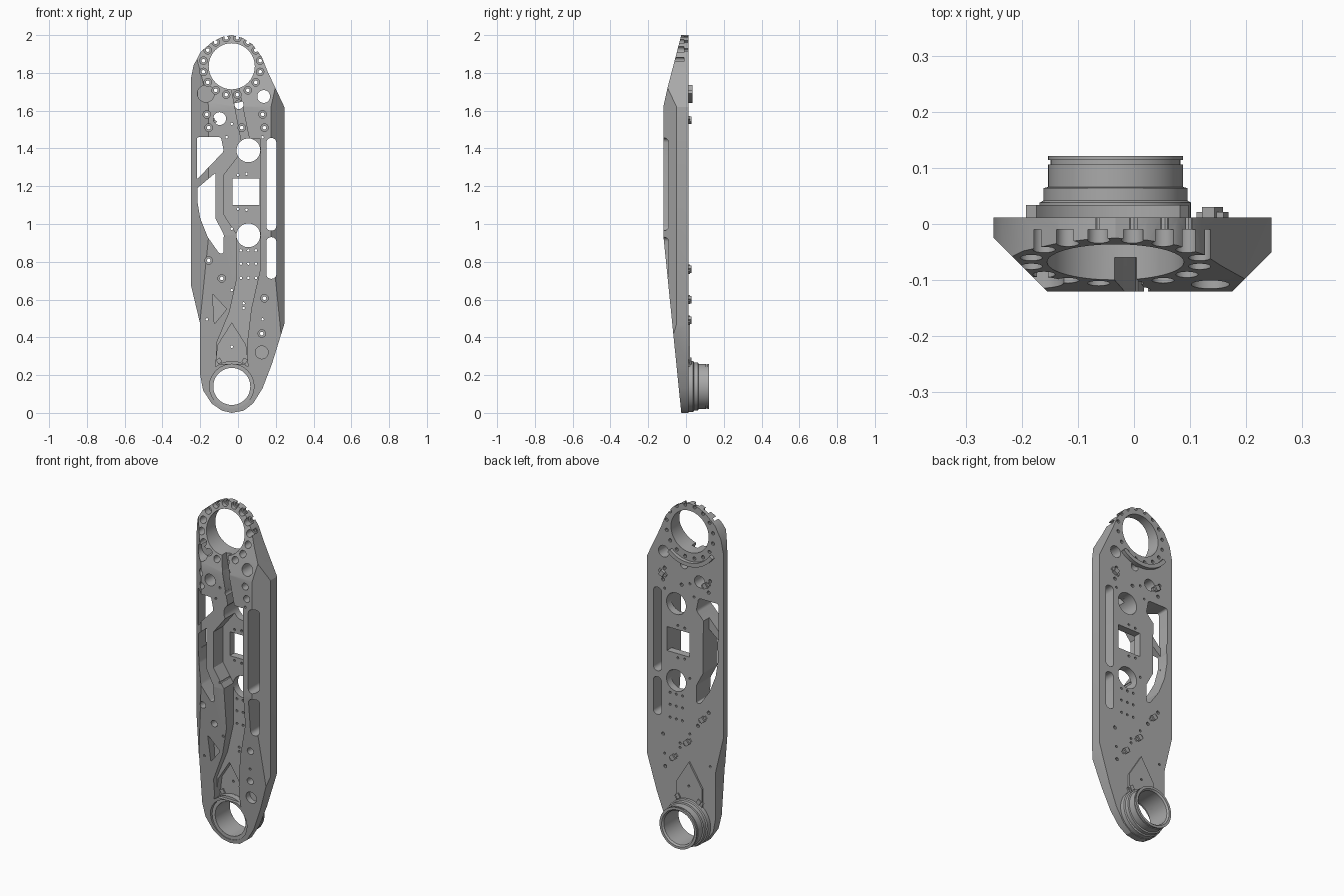
import bpy, bmesh, math
from mathutils import Matrix, Vector

if "Cube" in bpy.data.objects:
    bpy.data.objects.remove(bpy.data.objects["Cube"])

grey = bpy.data.materials.new("machined_grey")
grey.use_nodes = True
GREY = (0.4, 0.4, 0.4, 1)
grey.diffuse_color = GREY
grey.node_tree.nodes["Principled BSDF"].inputs["Base Color"].default_value = GREY

BACK, TOP_C, LOW_C = 0.012, (-0.033, 1.835), (-0.033, 0.14)


def circle(c, r, n=32, a0=0, a1=360):
    full = a1 - a0 == 360
    steps = n if full else n + 1
    return [(c[0] + r * math.cos(math.radians(a0 + (a1 - a0) * i / n)),
             c[1] + r * math.sin(math.radians(a0 + (a1 - a0) * i / n))) for i in range(steps)]


def rect(x0, x1, z0, z1):
    return [(x0, z0), (x1, z0), (x1, z1), (x0, z1)]


def add_object(name, bm):
    bmesh.ops.recalc_face_normals(bm, faces=bm.faces)
    mesh = bpy.data.meshes.new(name)
    bm.to_mesh(mesh)
    bm.free()
    mesh.materials.append(grey)
    ob = bpy.data.objects.new(name, mesh)
    bpy.context.collection.objects.link(ob)
    return ob


def prism(name, pts, lo, hi, axis="y", rounding=0):
    """Extrude a 2D outline along one axis, optionally rounding its corners."""
    place = {"y": lambda a, b, t: (a, t, b), "x": lambda a, b, t: (t, a, b),
             "z": lambda a, b, t: (a, b, t)}[axis]
    bm = bmesh.new()
    face = bm.faces.new([bm.verts.new(place(a, b, lo)) for a, b in pts])
    out = bmesh.ops.extrude_face_region(bm, geom=[face])
    shift = Vector(place(0, 0, hi - lo))
    verts = [v for v in out["geom"] if isinstance(v, bmesh.types.BMVert)]
    bmesh.ops.translate(bm, verts=verts, vec=shift)
    if rounding:
        sides = [e for e in bm.edges
                 if abs((e.verts[0].co - e.verts[1].co).normalized().dot(shift.normalized())) > 0.99]
        bmesh.ops.bevel(bm, geom=sides, offset=rounding, segments=5, affect="EDGES", profile=0.5)
    return add_object(name, bm)


def cut(body, cutters, operation="DIFFERENCE"):
    """Apply boolean cutters to the body and remove them."""
    for c in cutters:
        mod = body.modifiers.new("cut", "BOOLEAN")
        mod.operation, mod.solver, mod.object = operation, "EXACT", c
    bpy.context.view_layer.update()
    mesh = bpy.data.meshes.new_from_object(body.evaluated_get(bpy.context.evaluated_depsgraph_get()))
    body.modifiers.clear()
    body.data = mesh
    for c in cutters:
        bpy.data.objects.remove(c)


def hole(c, r, lo=-0.2, hi=0.1, n=24):
    return prism("cutter", circle(c, r, n), lo, hi)


def pocket(pts, floor=0.1, rounding=0.0):
    return prism("cutter", pts, -0.2, floor, rounding=rounding)


# Main plate: outline, side taper and long chamfers
outline = [(-.25, .68), (-.25, 1.765), (-.235, 1.84), (-.197, 1.912), (-.134, 1.966), (-.086, 1.99),
           (-.033, 2), (.025, 1.985), (.078, 1.95), (.125, 1.886), (.157, 1.807), (.245, 1.62),
           (.245, .47), (.18, .26), (.13, .13), (.08, .05), (.03, .012), (-.033, 0),
           (-.085, .012), (-.14, .05), (-.185, .12), (-.2, .2), (-.2, .47)]
plate = prism("arm_plate", outline, -.12, BACK)
taper = prism("cutter", [(.1, -.1), (-.015, -.1), (-.025, 0), (-.12, .94), (-.12, 1.62),
                         (-.098, 1.72), (-.025, 2), (-.02, 2.1), (.1, 2.1)], -1, 1, "x")
chamfer = prism("cutter", [(-.25, .1), (-.25, -.025), (-.155, -.12), (-.14, -.135), (.16, -.135),
                           (.25, -.045), (.25, .1)], -1, 3, "z")
cut(plate, [taper, chamfer], "INTERSECT")

# Raised panel on the back above the lower bearing
house = [(-.033, .49), (-.118, .355), (-.118, .2), (.05, .2), (.05, .355)]
cut(plate, [prism("panel", house, -.005, .022)], "UNION")

# Cable channel down the front, then the deeper pocket at its foot
channel = [(.03, 1.395), (-.075, 1.26), (-.075, 1.05), (-.007, .945), (-.007, .705), (-.045, .535),
           (-.115, .365), (-.115, .26), (.048, .26), (.048, .365), (.07, .55), (.118, .76),
           (.118, 1.45), (.035, 1.45)]
arch = circle(LOW_C, .135, 8, 50, 130)
inner_house = [(.04, .36), *arch, (-.106, .36), (-.033, .475)]
front_cuts = [pocket(channel, -.032), pocket(inner_house, .004),
              pocket([(-.04, 1.74), (.0, 1.74), (.062, 1.44), (.018, 1.44)], -.06),
              pocket(circle(LOW_C, .118, 24), -.024)]
cut(plate, front_cuts)

# Windows, slots and bearing bores
windows = [
    pocket([(-.218, 1.46), (-.09, 1.46), (-.075, 1.385), (-.218, 1.235)], rounding=.012),
    pocket([(-.215, 1.19), (-.12, 1.27), (-.12, 1.03), (-.075, .945), (-.078, .845), (-.1, .845),
            (-.16, .93), (-.2, 1.03), (-.215, 1.12)], rounding=.006),
    prism("cutter", rect(-.214, -.122, 1.1, 1.44), -.04, .1),
    pocket(rect(.15, .203, .965, 1.455), rounding=.024),
    pocket(rect(.15, .203, .71, .93), rounding=.024),
    pocket(rect(-.03, .115, 1.1, 1.24)),
    hole(TOP_C, .122, n=48), hole(LOW_C, .098, n=48),
    hole((.055, 1.39), .063, n=32), hole((.055, .94), .063, n=32),
    hole((.136, 1.675), .034), hole((-.097, 1.558), .034), hole((.005, 1.632), .024),
    hole((-.17, 1.69), .045, hi=-.03), hole((.126, .32), .034, hi=-.02),
    pocket([(-.135, .63), (-.06, .55), (-.125, .47)], -.035, rounding=.008)]
cut(plate, windows)

# Counterbored bolt holes: ring around the upper bore plus scattered ones
ring = circle(TOP_C, .153, 16, 11.25, 371.25)
loose = [(.13, 1.58), (.14, 1.51), (-.165, 1.58), (-.155, 1.51), (.02, 1.51),
         (-.155, .807), (-.086, .712), (.14, .607), (.126, .42)]
cut(plate, [hole(p, .02, hi=-.01, n=16) for p in ring + loose])
cut(plate, [hole(p, .01, n=10) for p in ring + loose])

# Small pin holes
pins = [(x, z) for x in (.015, .055, .095) for z in (.86, .79, .715)]
pins += [(-.033, 1.53), (-.033, .65), (-.033, .35), (.03, .58), (.03, .555), (.0, 1.26), (.045, 1.265),
         (.0, 1.08), (.045, 1.075), (-.033, .975), (-.06, 1.46), (.13, 1.46), (-.165, .495), (.13, .495)]
cut(plate, [hole(p, .007, n=8) for p in pins])


# Lower bearing collar: a lathed stepped tube on the back
def lathe(name, profile, centre, n=48):
    bm = bmesh.new()
    rows = []
    for i in range(n):
        a = 2 * math.pi * i / n
        rows.append([bm.verts.new((centre[0] + r * math.cos(a), y, centre[1] + r * math.sin(a)))
                     for r, y in profile])
    k = len(profile)
    for i in range(n):
        for j in range(k):
            a, b = rows[i], rows[(i + 1) % n]
            bm.faces.new((a[j], a[(j + 1) % k], b[(j + 1) % k], b[j]))
    return add_object(name, bm)


collar = lathe("bearing_collar", [(.098, .0), (.135, .0), (.135, .038), (.128, .042), (.128, .064),
                                  (.12, .066), (.12, .106), (.116, .106), (.116, .114), (.12, .114),
                                  (.12, .121), (.106, .121), (.098, .112)], LOW_C)

# Curved guard rail under the upper bore
rail = prism("guard_rail", circle(TOP_C, .195, 20, 215, 312)
             + circle(TOP_C, .172, 20, 215, 312)[::-1], .005, .034)


# Cable clips on the back: a foot plate with a raised saddle
def clip(name, x, z, turn, size=1.0):
    bm = bmesh.new()
    for w, d, h in ((.055, .018, .018), (.026, .03, .036)):
        m = Matrix.Translation((x, BACK, z)) @ Matrix.Rotation(math.radians(turn), 4, "Y")
        bmesh.ops.create_cube(bm, size=1, matrix=m @ Matrix.Diagonal((w * size, h * size, d * size, 1)))
    return add_object(name, bm)


clips = [clip("clip", x, z, t) for x, z, t in
         ((-.12, .76, 40), (-.02, .6, 40), (.07, .49, 40), (-.14, 1.55, 30), (.14, 1.55, -30))]
clips += [clip("collar_tab", x, .275, t, .9) for x, t in ((-.1, -30), (.035, 30))]

# Smooth round walls while keeping machined edges crisp
bpy.ops.object.select_all(action="DESELECT")
for ob in (plate, collar, rail):
    ob.select_set(True)
bpy.context.view_layer.objects.active = plate
bpy.ops.object.shade_smooth_by_angle(angle=math.radians(25))
